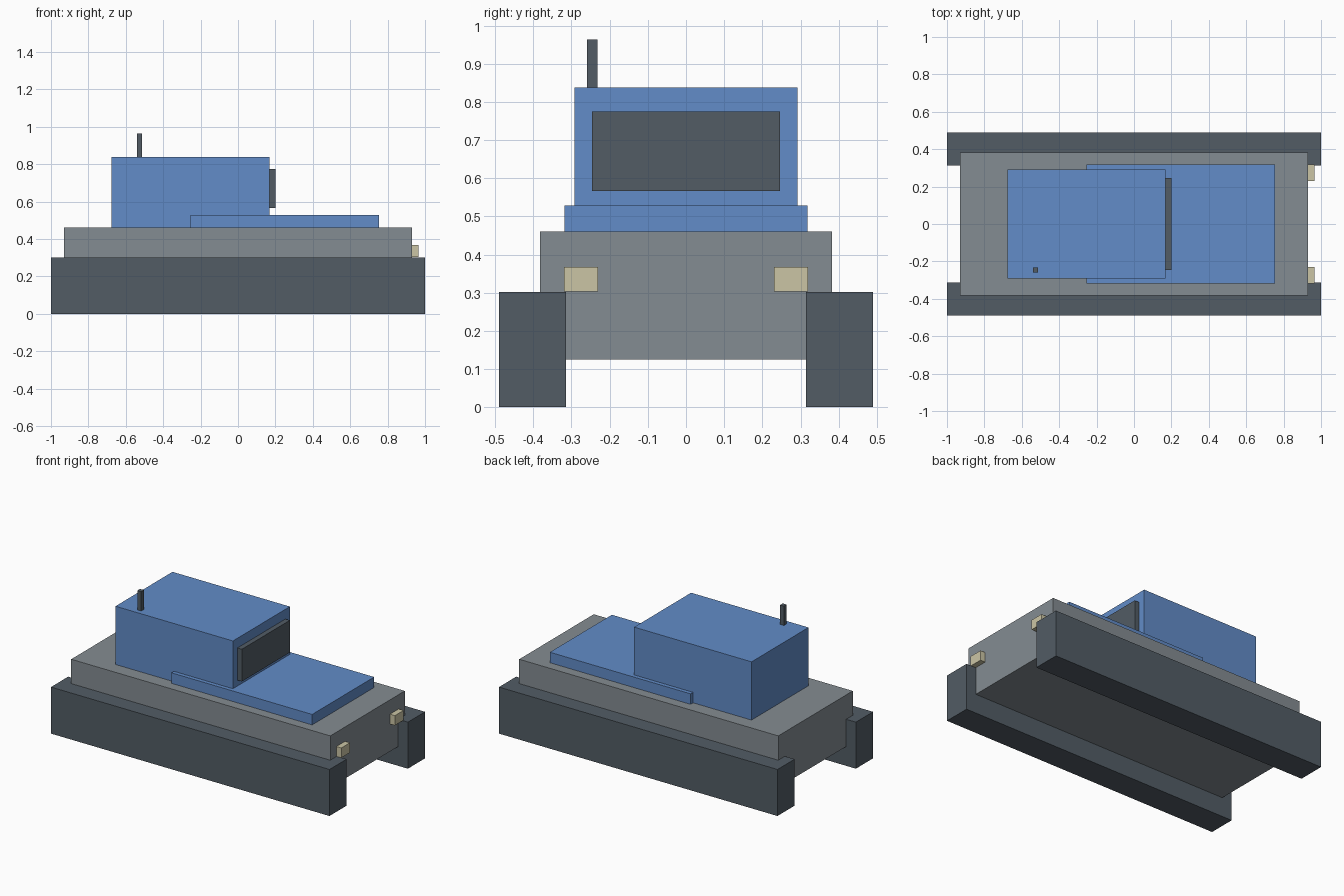
import bpy
import bmesh
from mathutils import Vector

cube = bpy.data.objects.get("Cube")
if cube:
    bpy.data.objects.remove(cube, do_unlink=True)


def make_material(name, rgb):
    mat = bpy.data.materials.new(name)
    mat.use_nodes = True
    color = (*rgb, 1.0)
    mat.diffuse_color = color
    mat.node_tree.nodes["Principled BSDF"].inputs["Base Color"].default_value = color
    return mat


def box(name, mat, x, y, z):
    """Flat-shaded box spanning the given (low, high) ranges."""
    low, high = (Vector(corner) for corner in zip(x, y, z))
    bm = bmesh.new()
    bmesh.ops.create_cube(bm, size=1)
    bmesh.ops.scale(bm, vec=high - low, verts=bm.verts)
    mesh = bpy.data.meshes.new(name)
    bm.to_mesh(mesh)
    bm.free()
    mesh.materials.append(mat)
    obj = bpy.data.objects.new(name, mesh)
    obj.location = (low + high) / 2
    bpy.context.collection.objects.link(obj)
    return obj


dark = make_material("dark slate", (0.084, 0.107, 0.130))
grey = make_material("body grey", (0.231, 0.262, 0.287))
blue = make_material("paint blue", (0.122, 0.262, 0.578))
cream = make_material("lamp cream", (0.597, 0.558, 0.376))

# Hull, hood plate and cab
box("hull", grey, (-0.93, 0.93), (-0.382, 0.382), (0.125, 0.46))
box("hood", blue, (-0.255, 0.755), (-0.318, 0.318), (0.46, 0.528))
box("cab", blue, (-0.675, 0.168), (-0.292, 0.292), (0.46, 0.838))

# Windscreen and exhaust pipe
box("windscreen", dark, (0.168, 0.2), (-0.246, 0.246), (0.566, 0.775))
box("exhaust_pipe", dark, (-0.541, -0.513), (-0.26, -0.232), (0.838, 0.963))

# Tracks and headlights, one per side
for side, sign in (("left", 1), ("right", -1)):
    box(f"{side}_track", dark, (-1, 1), sorted((sign * 0.314, sign * 0.49)), (0, 0.302))
    box(f"{side}_headlight", cream, (0.93, 0.965), sorted((sign * 0.23, sign * 0.319)), (0.303, 0.367))
